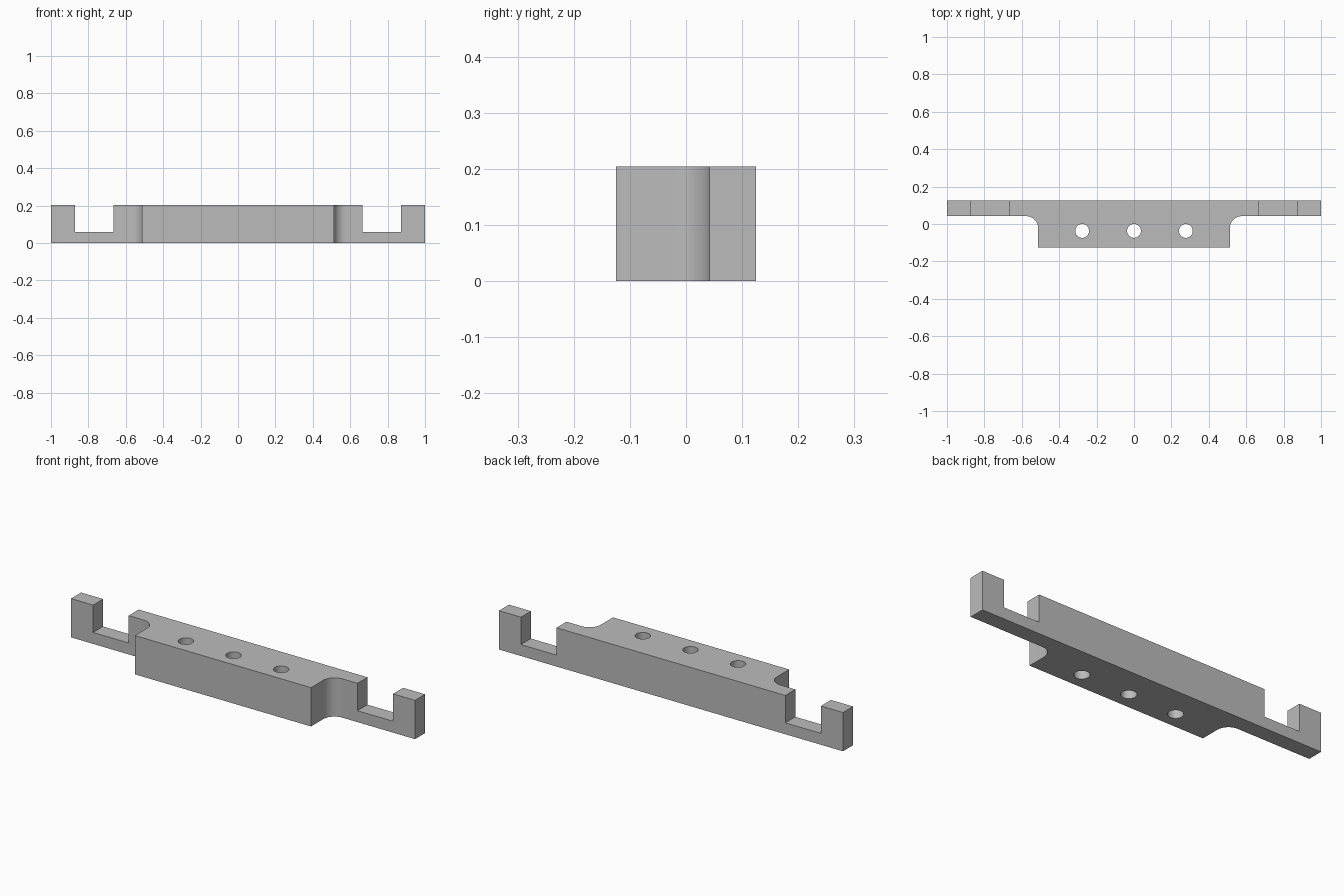
import bpy, bmesh, math

cube = bpy.data.objects.get("Cube")
if cube:
    bpy.data.objects.remove(cube, do_unlink=True)

HEIGHT = 0.204
BACK, ARM_FRONT, FRONT = 0.125, 0.042, -0.125
BODY_X, FILLET = 0.512, 0.065
NOTCH_IN, NOTCH_OUT, NOTCH_Z = 0.665, 0.872, 0.06
HOLE_SPACING, HOLE_Y, HOLE_R = 0.277, -0.037, 0.037

grey = bpy.data.materials.new("plain grey")
grey.use_nodes = True
colour = (0.5, 0.5, 0.5, 1)
grey.diffuse_color = colour
grey.node_tree.nodes["Principled BSDF"].inputs["Base Color"].default_value = colour


def prism(name, outline, z0, z1):
    """Extrude a counter-clockwise outline upward into a solid."""
    bm = bmesh.new()
    base = bm.faces.new([bm.verts.new((x, y, z0)) for x, y in outline])
    top = bmesh.ops.extrude_face_region(bm, geom=[base])["geom"]
    bmesh.ops.translate(bm, vec=(0, 0, z1 - z0),
                        verts=[v for v in top if isinstance(v, bmesh.types.BMVert)])
    bmesh.ops.recalc_face_normals(bm, faces=bm.faces)
    mesh = bpy.data.meshes.new(name)
    bm.to_mesh(mesh)
    bm.free()
    mesh.materials.append(grey)
    obj = bpy.data.objects.new(name, mesh)
    bpy.context.collection.objects.link(obj)
    return obj


def cut(target, cutter):
    """Subtract the cutter, apply the result and remove the cutter."""
    mod = target.modifiers.new("cut", "BOOLEAN")
    mod.operation = "DIFFERENCE"
    mod.solver = "EXACT"
    mod.object = cutter
    cutter.hide_render = True
    bpy.context.view_layer.objects.active = target
    bpy.ops.object.modifier_apply(modifier=mod.name)
    bpy.data.objects.remove(cutter, do_unlink=True)


# Bar outline: wide body, concave fillets, narrow arms
right_half = [(BODY_X, FRONT)]
for i in range(17):
    a = math.pi - i / 16 * math.pi / 2
    right_half.append((BODY_X + FILLET + FILLET * math.cos(a),
                       ARM_FRONT - FILLET + FILLET * math.sin(a)))
right_half += [(1, ARM_FRONT), (1, BACK)]
outline = right_half + [(-x, y) for x, y in reversed(right_half)]
bar = prism("mounting_bar", outline, 0, HEIGHT)

# Open notches near the ends of both arms
for side in (-1, 1):
    xs = sorted((side * NOTCH_IN, side * NOTCH_OUT))
    rect = [(xs[0], 0), (xs[1], 0), (xs[1], 0.2), (xs[0], 0.2)]
    cut(bar, prism("notch_cutter", rect, NOTCH_Z, HEIGHT + 0.1))

# Three vertical through holes
for i in (-1, 0, 1):
    circle = [(i * HOLE_SPACING + HOLE_R * math.cos(k * math.tau / 48),
               HOLE_Y + HOLE_R * math.sin(k * math.tau / 48)) for k in range(48)]
    cut(bar, prism("hole_cutter", circle, -0.1, HEIGHT + 0.1))

# Smooth fillets and holes, sharp edges elsewhere
bpy.ops.object.select_all(action="DESELECT")
bar.select_set(True)
bpy.context.view_layer.objects.active = bar
bpy.ops.object.shade_smooth_by_angle(angle=math.radians(30))
